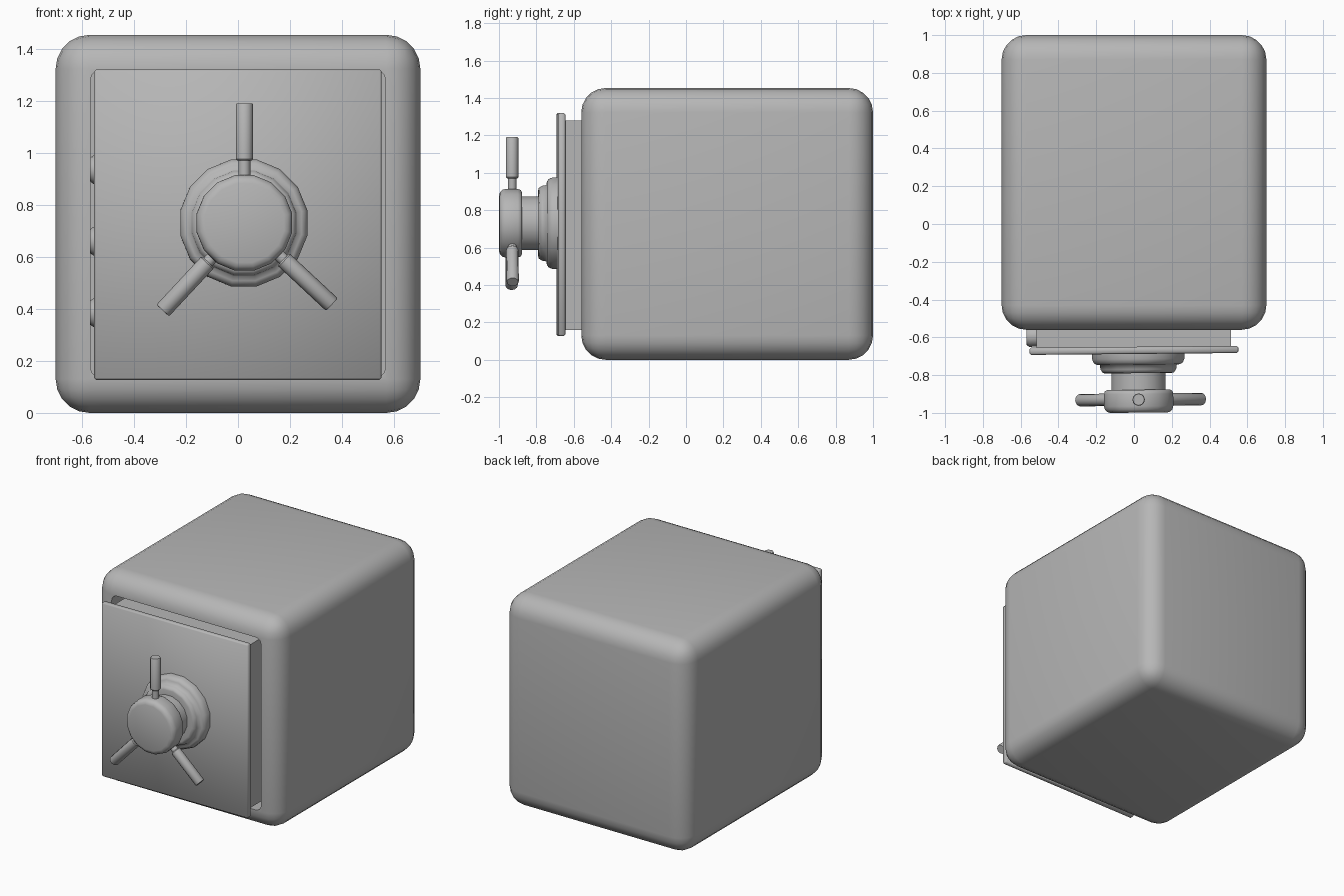
import bpy, bmesh, math
from mathutils import Matrix, Vector

if "Cube" in bpy.data.objects:
    bpy.data.objects.remove(bpy.data.objects["Cube"])

grey = bpy.data.materials.new("plain_grey")
grey.diffuse_color = (0.47, 0.47, 0.47, 1)
grey.use_nodes = True
grey.node_tree.nodes["Principled BSDF"].inputs["Base Color"].default_value = grey.diffuse_color

# The door stands very slightly ajar
PIVOT = Vector((0, -0.65, 0))
AJAR = Matrix.Translation(PIVOT) @ Matrix.Rotation(0.009, 4, 'Z') @ Matrix.Translation(-PIVOT)


def make(name, bm, matrix=None, angle=35):
    bmesh.ops.recalc_face_normals(bm, faces=bm.faces)
    if matrix:
        bmesh.ops.transform(bm, matrix=matrix, verts=bm.verts)
    me = bpy.data.meshes.new(name)
    bm.to_mesh(me)
    bm.free()
    ob = bpy.data.objects.new(name, me)
    bpy.context.collection.objects.link(ob)
    me.materials.append(grey)
    smooth(ob, angle)
    return ob


def smooth(ob, angle):
    bpy.ops.object.select_all(action='DESELECT')
    ob.select_set(True)
    bpy.context.view_layer.objects.active = ob
    bpy.ops.object.shade_smooth_by_angle(angle=math.radians(angle))


def box(lo, hi, bevel=0, segments=1, axis=None):
    """Box between two corners; bevels all edges, or only those along one axis."""
    bm = bmesh.new()
    bmesh.ops.create_cube(bm, size=1)
    for v in bm.verts:
        v.co = [lo[i] + (v.co[i] + 0.5) * (hi[i] - lo[i]) for i in range(3)]
    if bevel:
        edges = [e for e in bm.edges if axis is None
                 or abs((e.verts[0].co - e.verts[1].co).normalized()[axis]) > 0.9]
        bmesh.ops.bevel(bm, geom=edges, offset=bevel, segments=segments,
                        profile=0.5, affect='EDGES')
    return bm


def lathe(profile, sides, offset=0.0):
    """Revolve (radius, height) points around z; ends are capped."""
    bm = bmesh.new()
    rings = [[bm.verts.new((r * math.cos(math.tau * (k + offset) / sides),
                            r * math.sin(math.tau * (k + offset) / sides), h))
              for k in range(sides)] for r, h in profile]
    for a, b in zip(rings, rings[1:]):
        for k in range(sides):
            n = (k + 1) % sides
            bm.faces.new((a[k], a[n], b[n], b[k]))
    bm.faces.new(rings[0])
    bm.faces.new(rings[-1])
    return bm


# Hollow safe body with rounded edges
body = make("safe_body", box((-0.701, -0.56, 0), (0.701, 1.0, 1.453), 0.13, 5))
cutter = make("cavity_cutter", box((-0.567, -0.8, 0.134), (0.567, 0.87, 1.319), 0.04, 3, 1))
cutter.hide_render = True
mod = body.modifiers.new("cavity", 'BOOLEAN')
mod.operation = 'DIFFERENCE'
mod.solver = 'EXACT'
mod.object = cutter
bpy.context.view_layer.objects.active = body
bpy.ops.object.modifier_apply(modifier=mod.name)
bpy.data.objects.remove(cutter)
smooth(body, 35)

# Door: softly shaded front plate and thick inner block
make("door_plate", box((-0.553, -0.688, 0.127), (0.552, -0.65, 1.32), 0.008), AJAR, 60)
make("door_block", box((-0.517, -0.651, 0.16), (0.514, -0.46, 1.28)), AJAR)

# Locking bolts on the left edge of the door
for i, z in enumerate((0.935, 0.66, 0.385)):
    bolt = lathe([(0.055, 0), (0.055, 0.085), (0.046, 0.098)], 16)
    place = Matrix.Translation((-0.47, -0.59, z)) @ Matrix.Rotation(-math.pi / 2, 4, 'Y')
    make(f"locking_bolt_{i + 1}", bolt, AJAR @ place)

# Stepped hub and handle cap, revolved around the door's normal
HUB = AJAR @ Matrix.Translation((0.022, -0.68, 0.73)) @ Matrix.Rotation(math.pi / 2, 4, 'X')
make("handle_flange", lathe([(0.249, 0), (0.249, 0.035), (0.240, 0.055), (0.226, 0.064),
                             (0.208, 0.066), (0.204, 0.09), (0.192, 0.107),
                             (0.18, 0.11), (0.14, 0.11)], 16, 0.5), HUB, 89)
make("handle_neck", lathe([(0.146, 0.10), (0.146, 0.21)], 16, 0.5), HUB)
make("handle_cap", lathe([(0.14, 0.198), (0.17, 0.198), (0.182, 0.205), (0.187, 0.22),
                          (0.187, 0.285), (0.182, 0.303), (0.17, 0.314), (0.155, 0.319)],
                         16, 0.5), HUB, 60)

# Three spokes: thin stem and thicker grip
for i, (deg, start) in enumerate(((90, 0.24), (-43, 0.205), (227, 0.205))):
    spoke = HUB @ Matrix.Translation((0, 0, 0.25)) @ Matrix.Rotation(math.radians(deg), 4, 'Z') \
        @ Matrix.Rotation(math.pi / 2, 4, 'Y')
    make(f"spoke_stem_{i + 1}", lathe([(0.023, 0.15), (0.023, start + 0.01)], 12), spoke)
    make(f"spoke_grip_{i + 1}", lathe([(0.028, start), (0.033, start + 0.006),
                                       (0.033, 0.455), (0.03, 0.46)], 12), spoke)
